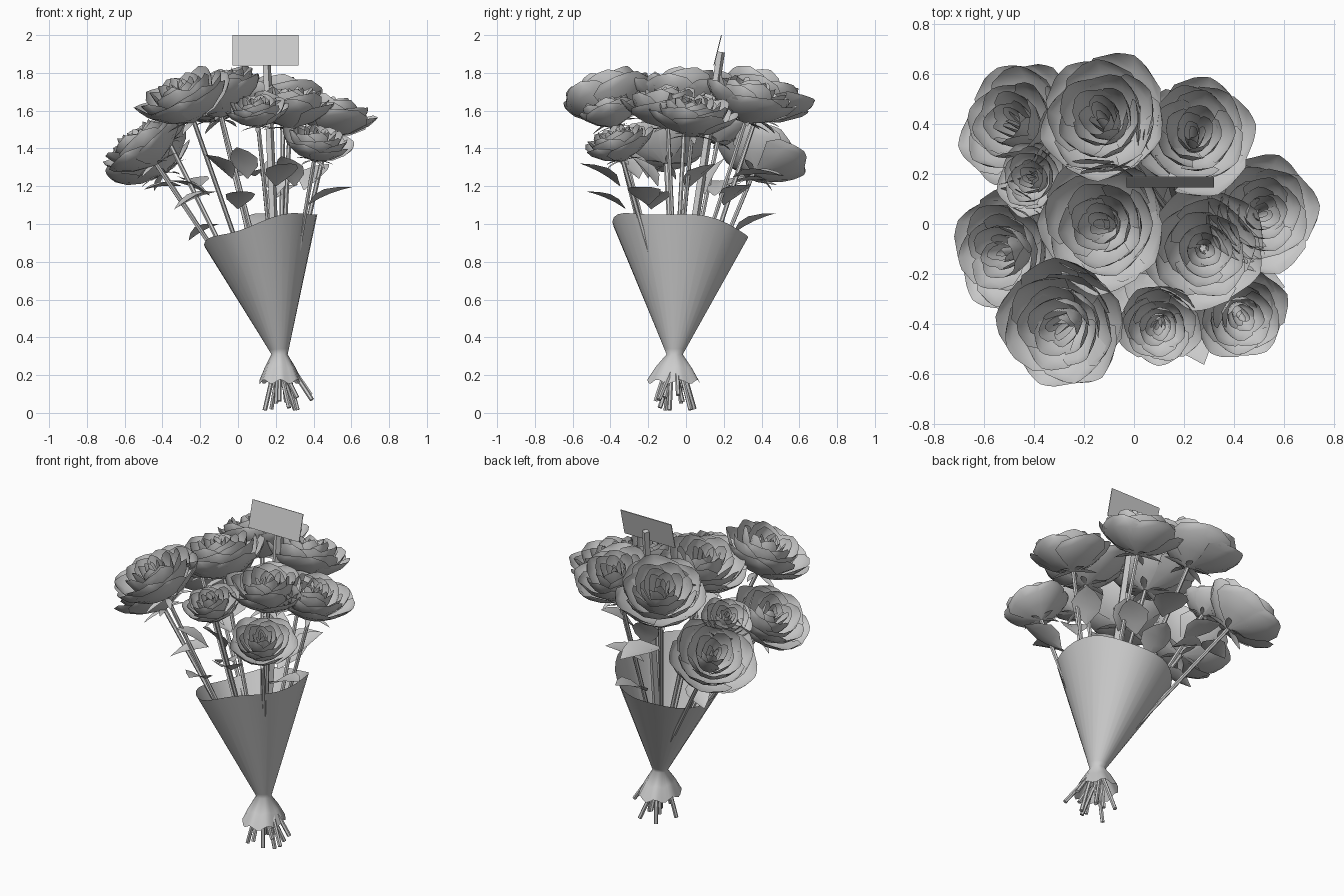
import bpy, bmesh, math, random
from mathutils import Vector, Matrix

cube = bpy.data.objects.get("Cube")
if cube:
    bpy.data.objects.remove(cube)
random.seed(4)

mat = bpy.data.materials.new("plain_grey")
mat.use_nodes = True
GREY = (0.6, 0.6, 0.6, 1)
mat.diffuse_color = GREY
mat.node_tree.nodes["Principled BSDF"].inputs["Base Color"].default_value = GREY
TIE = Vector((0.22, -0.06, 0.31))


def finish(bm, name, smooth=True):
    me = bpy.data.meshes.new(name)
    bm.to_mesh(me)
    bm.free()
    me.materials.append(mat)
    for p in me.polygons:
        p.use_smooth = smooth
    ob = bpy.data.objects.new(name, me)
    bpy.context.collection.objects.link(ob)
    return ob


def grid(bm, rows, closed=False):
    """Skin a list of equally long point rows with quads."""
    vs = [[bm.verts.new(p) for p in r] for r in rows]
    n = len(vs[0])
    for a, b in zip(vs, vs[1:]):
        for i in range(n if closed else n - 1):
            j = (i + 1) % n
            bm.faces.new((a[i], a[j], b[j], b[i]))


def frame(axis, origin):
    return Matrix.Translation(origin) @ axis.to_track_quat('Z', 'Y').to_matrix().to_4x4()


def rod(name, a, b, r, sides=6):
    m = frame((b - a).normalized(), a)
    bm = bmesh.new()
    ring = [(r * math.cos(math.tau * i / sides), r * math.sin(math.tau * i / sides))
            for i in range(sides)]
    grid(bm, [[m @ Vector((x, y, z)) for x, y in ring] for z in (0, (b - a).length)], True)
    bmesh.ops.holes_fill(bm, edges=bm.edges)
    return finish(bm, name, False)


# petal layers: count, rim radius, rim height, half angle, belly
LAYERS = [(5, 1.0, 0.62, 50, 0.16), (5, 0.84, 0.72, 50, 0.18), (5, 0.64, 0.80, 50, 0.2),
          (4, 0.44, 0.84, 55, 0.22), (4, 0.29, 0.84, 55, 0.2), (3, 0.17, 0.82, 60, 0.1),
          (2, 0.08, 0.80, 80, 0.05)]
# petal outline: share of length, share of width
OUTLINE = [(0, 0.6), (0.35, 0.95), (0.7, 1.0), (0.9, 0.72), (1.0, 0.3)]


def petal(bm, m, R, ang, rim, top, half, belly):
    rows = []
    jit = random.uniform(-0.05, 0.05)
    for t, w in OUTLINE:
        row = []
        for s in (-1, -0.5, 0, 0.5, 1):
            a = ang + s * w * half
            r = R * (0.06 + (rim - 0.06) * t + belly * rim * math.sin(math.pi * t)
                     - 0.05 * rim * abs(s) * t)
            z = R * (top * t ** 1.2 + jit * t + 0.04 * s * t)
            row.append(m @ Vector((r * math.cos(a), r * math.sin(a), z)))
        rows.append(row)
    grid(bm, rows)


def leaf(bm, base, direction, length, width):
    """Folded pointed leaf."""
    d = direction.normalized()
    side = d.cross(Vector((0, 0, 1))).normalized()
    up = side.cross(d)
    rows = []
    for t, w in ((0, 0.05), (0.3, 0.85), (0.55, 1.0), (0.8, 0.6), (1, 0.02)):
        mid = base + d * length * t - up * length * 0.2 * t * t
        rows.append([mid + side * s * w * width + up * abs(s) * w * width * 0.3
                     for s in (-1, 0, 1)])
    grid(bm, rows)


# roses: heart position and radius
ROSES = [((-0.12, 0.41, 1.68), 0.28), ((0.24, 0.35, 1.66), 0.26), ((-0.46, 0.40, 1.37), 0.26),
         ((-0.40, 0.18, 1.50), 0.16), ((-0.12, 0.00, 1.70), 0.28), ((0.28, -0.10, 1.63), 0.25),
         ((0.50, 0.04, 1.58), 0.24), ((-0.50, -0.11, 1.42), 0.25), ((-0.28, -0.40, 1.67), 0.28),
         ((0.10, -0.40, 1.60), 0.18), ((0.42, -0.36, 1.43), 0.20)]

for n, (c, R) in enumerate(ROSES, 1):
    c = Vector(c)
    axis = (c - TIE).normalized()
    base = c - axis * R * 0.5
    m = frame(axis, base)
    bm = bmesh.new()
    for k, (count, rim, top, half, belly) in enumerate(LAYERS):
        for i in range(count):
            ang = math.tau * (i + 0.5 * k) / count + random.uniform(-0.15, 0.15) + n
            petal(bm, m, R, ang, rim * random.uniform(0.93, 1.05), top, math.radians(half), belly)
    finish(bm, f"rose_bloom_{n}")

    # sepals curling down under the bloom
    bm = bmesh.new()
    for i in range(5):
        a = math.tau * i / 5 + n
        d = m.to_3x3() @ Vector((math.cos(a), math.sin(a), 0.1))
        leaf(bm, base, d, R * 0.55, R * 0.07)
    finish(bm, f"rose_sepals_{n}")

    # stem runs through the tie and splays out below it
    spot = TIE + Vector((math.cos(n * 2.4), math.sin(n * 2.4), 0)) * 0.022
    run = (spot - base).normalized()
    foot = spot + run * ((0.26 + 0.045 * (n % 2)) if n != 9 else 0.32)
    foot.z = max(foot.z, 0.005)
    rod(f"stem_upper_{n}", base, spot, 0.012)
    rod(f"stem_foot_{n}", spot, foot, 0.012)

# leaves: base, tip direction, length
LEAVES = [((-0.12, -0.12, 1.17), (-1, -0.3, -0.2), 0.24), ((-0.03, -0.25, 1.24), (-0.6, -0.5, 0.8), 0.22),
          ((0.05, -0.2, 1.24), (-0.2, -0.5, 0.9), 0.22), ((0.3, -0.15, 1.2), (-0.3, -0.6, 1), 0.22),
          ((0.37, -0.2, 1.1), (0.9, -0.2, 0.6), 0.25), ((-0.1, 0.1, 1.0), (-0.7, 0.4, -0.2), 0.2),
          ((0.15, 0.2, 1.1), (0.6, 0.5, 0.6), 0.24), ((0.1, 0.25, 0.95), (0.2, 0.8, 0.6), 0.25),
          ((0.35, 0.0, 1.18), (0.5, 0.6, 0.8), 0.24), ((-0.2, 0.2, 1.2), (-0.3, 0.8, 0.3), 0.24),
          ((-0.15, 0.15, 1.15), (-0.8, 0.1, 0.5), 0.22), ((0.2, -0.35, 1.2), (0.3, -0.8, 0.7), 0.25),
          ((0.0, -0.32, 1.08), (0.1, -0.7, 0.5), 0.22), ((0.2, 0.1, 1.15), (-0.1, 0.3, 1), 0.22),
          ((0.0, 0.25, 1.25), (0.3, 0.9, 0.2), 0.28), ((-0.3, 0.25, 1.2), (-0.9, -0.2, 0.1), 0.2)]
bm = bmesh.new()
for b, d, length in LEAVES:
    leaf(bm, Vector(b), Vector(d), length, length * 0.36)
finish(bm, "leaves")

# paper wrap: slanted cone above the tie and a flared skirt with a wavy hem below
SIDES = 32


def ring(cx, cy, rx, ry, height):
    pts = []
    for i in range(SIDES):
        a = math.tau * i / SIDES
        x, y = cx + rx * math.cos(a), cy + ry * math.sin(a)
        pts.append(Vector((x, y, height(x, a))))
    return pts


bm = bmesh.new()
rim = ring(0.12, -0.03, 0.30, 0.36,
           lambda x, a: 0.89 + 0.27 * (x + 0.18) + 0.012 * math.sin(4 * a) - 0.04 * math.sin(a))
neck = ring(TIE.x, TIE.y, 0.043, 0.043, lambda x, a: TIE.z)
shoulder = [p.lerp(q, 0.04) for p, q in zip(neck, rim)]
hem = ring(0.225, -0.065, 0.112, 0.14, lambda x, a: 0.165 + 0.012 * math.sin(7 * a))
flare = [p.lerp(q, 0.55) + Vector((0, 0, 0.008)) for p, q in zip(neck, hem)]
grid(bm, [hem, flare, neck, shoulder, rim], True)
finish(bm, "paper_wrap")

# gift card on its flat stick
bm = bmesh.new()
grid(bm, [[Vector((x, y, z)) for x in (-0.03, 0.32)] for y, z in ((0.145, 1.84), (0.185, 2.0))])
card = finish(bm, "gift_card", False)
solid = card.modifiers.new("thickness", 'SOLIDIFY')
solid.thickness = 0.005
rod("card_stick", TIE, Vector((0.15, 0.185, 1.91)), 0.022, 4)
